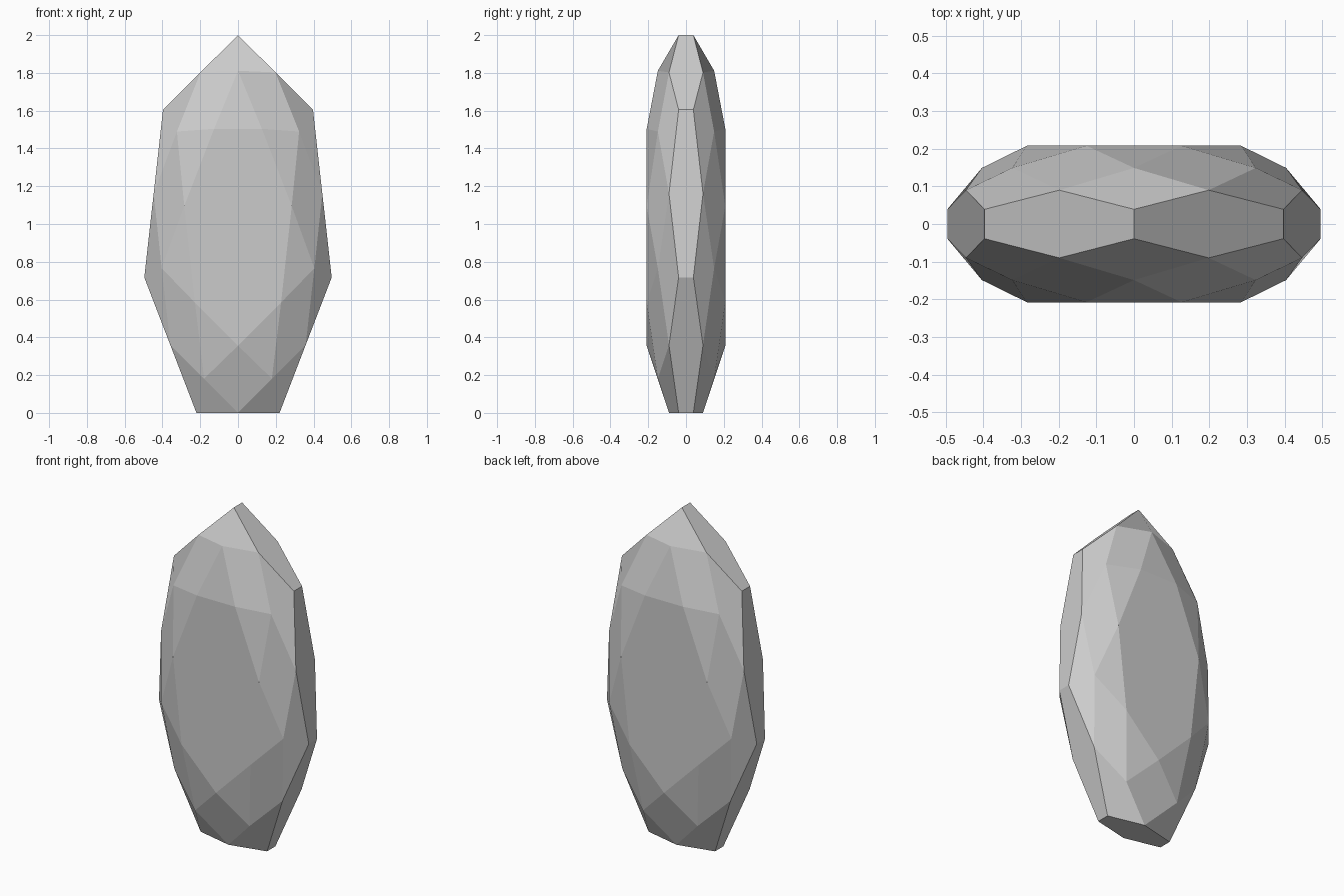
import bpy, bmesh

if "Cube" in bpy.data.objects:
    bpy.data.objects.remove(bpy.data.objects["Cube"])

# Seven-sided girdle outline (x, z), clockwise from the tip
outline = [(0, 2), (0.397, 1.605), (0.496, 0.717), (0.22, 0),
           (-0.22, 0), (-0.496, 0.717), (-0.397, 1.605)]
n = len(outline)
mids = [((a[0] + b[0]) / 2, (a[1] + b[1]) / 2)
        for a, b in zip(outline, outline[1:] + outline[:1])]
CZ = 0.98  # height of the cut's centre

bm = bmesh.new()


def ring(points, scale, y):
    return [bm.verts.new((x * scale, y, CZ + (z - CZ) * scale)) for x, z in points]


# Brilliant-cut facets on the front and back
girdles = []
for side in (-1, 1):
    corner = ring(outline, 1, side * 0.039)
    middle = ring(mids, 1, side * 0.09)
    star = ring(outline, 0.815, side * 0.149)
    table = ring(mids, 0.637, side * 0.208)
    bm.faces.new(table)
    for i in range(n):
        j = (i + 1) % n
        bm.faces.new((table[i - 1], table[i], star[i]))
        bm.faces.new((table[i], star[i], middle[i], star[j]))
        bm.faces.new((corner[i], middle[i - 1], star[i], middle[i]))
    girdles.append((corner, middle))

# Girdle facets joining the two halves
(c0, m0), (c1, m1) = girdles
for i in range(n):
    j = (i + 1) % n
    bm.faces.new((c0[i], m0[i], c0[j], c1[j], m1[i], c1[i]))

bmesh.ops.recalc_face_normals(bm, faces=bm.faces)
mesh = bpy.data.meshes.new("faceted_gem")
bm.to_mesh(mesh)
bm.free()
bpy.context.collection.objects.link(bpy.data.objects.new("faceted_gem", mesh))
